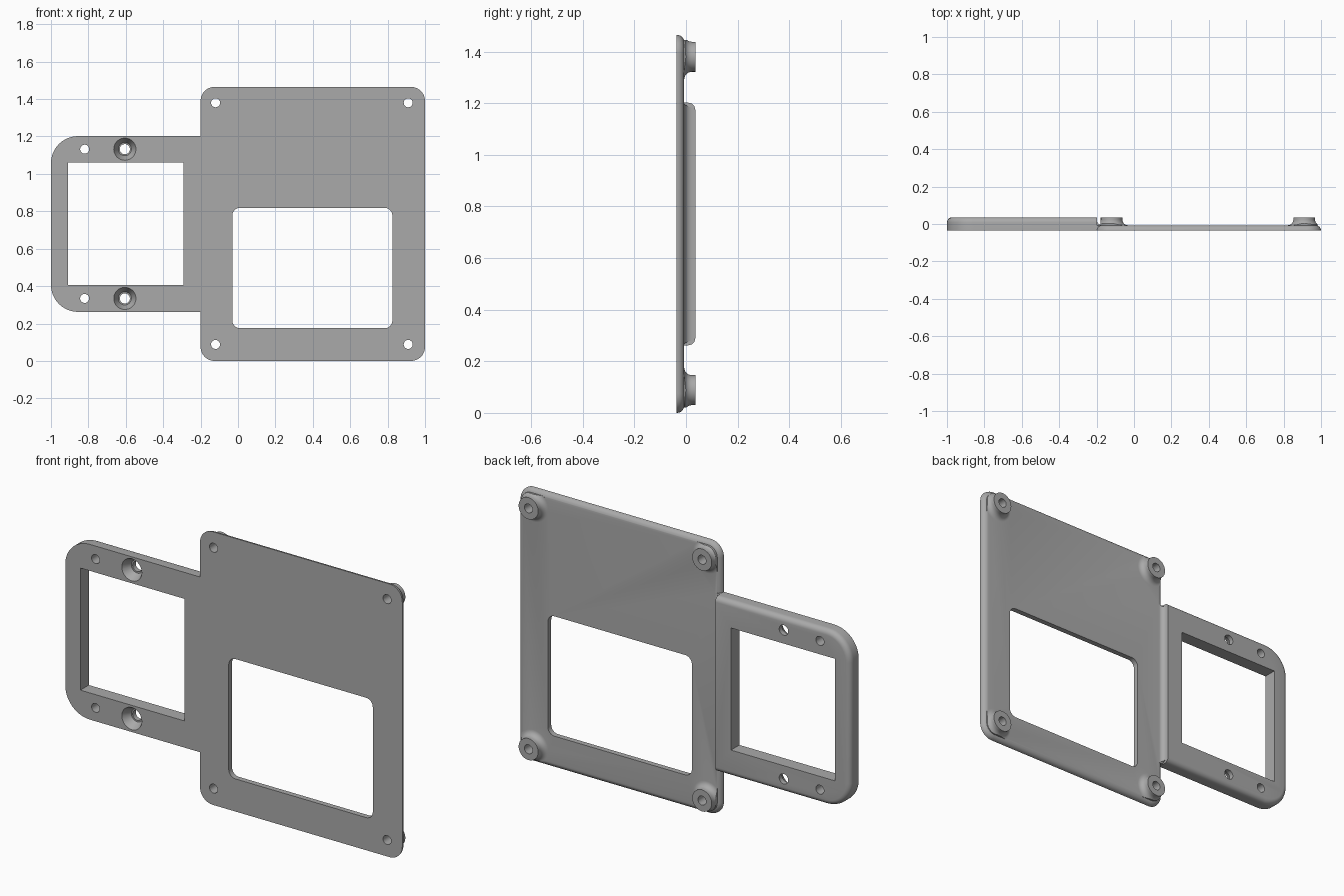
import bpy, bmesh
from math import sin, cos, pi, radians

if "Cube" in bpy.data.objects:
    bpy.data.objects.remove(bpy.data.objects["Cube"])

FRONT, SKIN, BACK = -0.036, -0.007, 0.036   # front face, plate back, raised back
EDGE = 0.028                                # rounding of back edges

grey = bpy.data.materials.new("plain grey")
grey.use_nodes = True
grey.diffuse_color = (0.4, 0.4, 0.4, 1)
grey.node_tree.nodes["Principled BSDF"].inputs["Base Color"].default_value = (0.4, 0.4, 0.4, 1)


def outline(x0, x1, z0, z1, left_r, right_r):
    """Rounded rectangle as (x, z) points; zero radius gives a square corner."""
    pts = []
    for cx, cz, r, sx, sz, start in ((x1, z1, right_r, -1, -1, 0), (x0, z1, left_r, 1, -1, 90),
                                     (x0, z0, left_r, 1, 1, 180), (x1, z0, right_r, -1, 1, 270)):
        steps = 10 if r > 0 else 0
        for i in range(steps + 1):
            a = radians(start + (90 * i / steps if steps else 0))
            pts.append((cx + r * (sx + cos(a)), cz + r * (sz + sin(a))))
    return pts


def circle(x, z, r, n=40):
    return [(x + r * cos(2 * pi * i / n), z + r * sin(2 * pi * i / n)) for i in range(n)]


def loft(name, layers):
    """Closed solid through (y, outline) layers."""
    bm = bmesh.new()
    rings = [[bm.verts.new((x, y, z)) for x, z in pts] for y, pts in layers]
    for a, b in zip(rings, rings[1:]):
        for i in range(len(a)):
            j = (i + 1) % len(a)
            bm.faces.new((a[i], a[j], b[j], b[i]))
    bm.faces.new(rings[0])
    bm.faces.new(rings[-1])
    bmesh.ops.recalc_face_normals(bm, faces=bm.faces)
    mesh = bpy.data.meshes.new(name)
    bm.to_mesh(mesh)
    bm.free()
    mesh.materials.append(grey)
    ob = bpy.data.objects.new(name, mesh)
    bpy.context.collection.objects.link(ob)
    return ob


def combine(target, other, operation):
    """Apply a boolean and discard the second solid."""
    mod = target.modifiers.new("combine", 'BOOLEAN')
    mod.operation, mod.solver, mod.object = operation, 'EXACT', other
    bpy.context.view_layer.objects.active = target
    bpy.ops.object.modifier_apply(modifier=mod.name)
    bpy.data.objects.remove(other)


def rounded_slab(name, back, shape):
    """Slab with its back outer edge rounded; shape(inset) gives the outline."""
    layers = [(FRONT, shape(0))]
    for i in range(7):
        a = i * pi / 12
        layers.append((back - EDGE + EDGE * sin(a), shape(EDGE * (1 - cos(a)))))
    return loft(name, layers)


def plate_shape(d):
    return outline(-0.2 + d, 1 - d, d, 1.465 - d, 0.075 - d, 0.075 - d)


def arm_shape(d):
    return outline(-1 + d, -0.199, 0.262 + d, 1.202 - d, 0.145 - d, 0)


# Main plate and the thicker side frame
body = rounded_slab("mounting_plate", SKIN, plate_shape)
combine(body, rounded_slab("side_frame", BACK, arm_shape), 'UNION')

# Concave blend where the side frame steps down to the plate
blend = [(FRONT + 0.004, outline(-0.24, -0.165, 0.264, 1.2, 0, 0))]
for i in range(7):
    a = i * pi / 12
    blend.append((SKIN + 0.03 * (1 - cos(a)),
                  outline(-0.24, -0.169 - 0.03 * sin(a), 0.264 + 0.003 * i, 1.2 - 0.003 * i, 0, 0)))
combine(body, loft("step_blend", blend), 'UNION')

# Flared standoffs at the plate corners, trimmed to the plate edge
screw_spots = [(x, z) for x in (-0.12, 0.91) for z in (0.088, 1.38)]
for x, z in screw_spots:
    layers = [(SKIN - 0.015, circle(x, z, 0.088))]
    for i in range(7):
        a = i * pi / 12
        layers.append((SKIN + 0.03 * (1 - cos(a)), circle(x, z, 0.088 - 0.03 * sin(a))))
    layers.append((BACK, circle(x, z, 0.058)))
    boss = loft("standoff", layers)
    trim = plate_shape(0.02)
    combine(boss, loft("trim", [(-0.06, trim), (0.06, trim)]), 'INTERSECT')
    combine(body, boss, 'UNION')


def cut_through(pts):
    combine(body, loft("cutter", [(-0.07, pts), (0.07, pts)]), 'DIFFERENCE')


# Windows
cut_through(outline(-0.03, 0.825, 0.175, 0.818, 0.04, 0.04))
cut_through(outline(-0.91, -0.292, 0.405, 1.06, 0, 0))

# Screw holes
for x, z in screw_spots:
    cut_through(circle(x, z, 0.024))
for z in (0.334, 1.132):
    cut_through(circle(-0.82, z, 0.024))
    cut_through(circle(-0.605, z, 0.027))
    # Tapered recess for the screw head
    combine(body, loft("recess", [(FRONT - 0.005, circle(-0.605, z, 0.062)),
                                  (0.01, circle(-0.605, z, 0.035))]), 'DIFFERENCE')

bpy.ops.object.select_all(action='DESELECT')
body.select_set(True)
bpy.context.view_layer.objects.active = body
bpy.ops.object.shade_smooth_by_angle(angle=radians(30))
